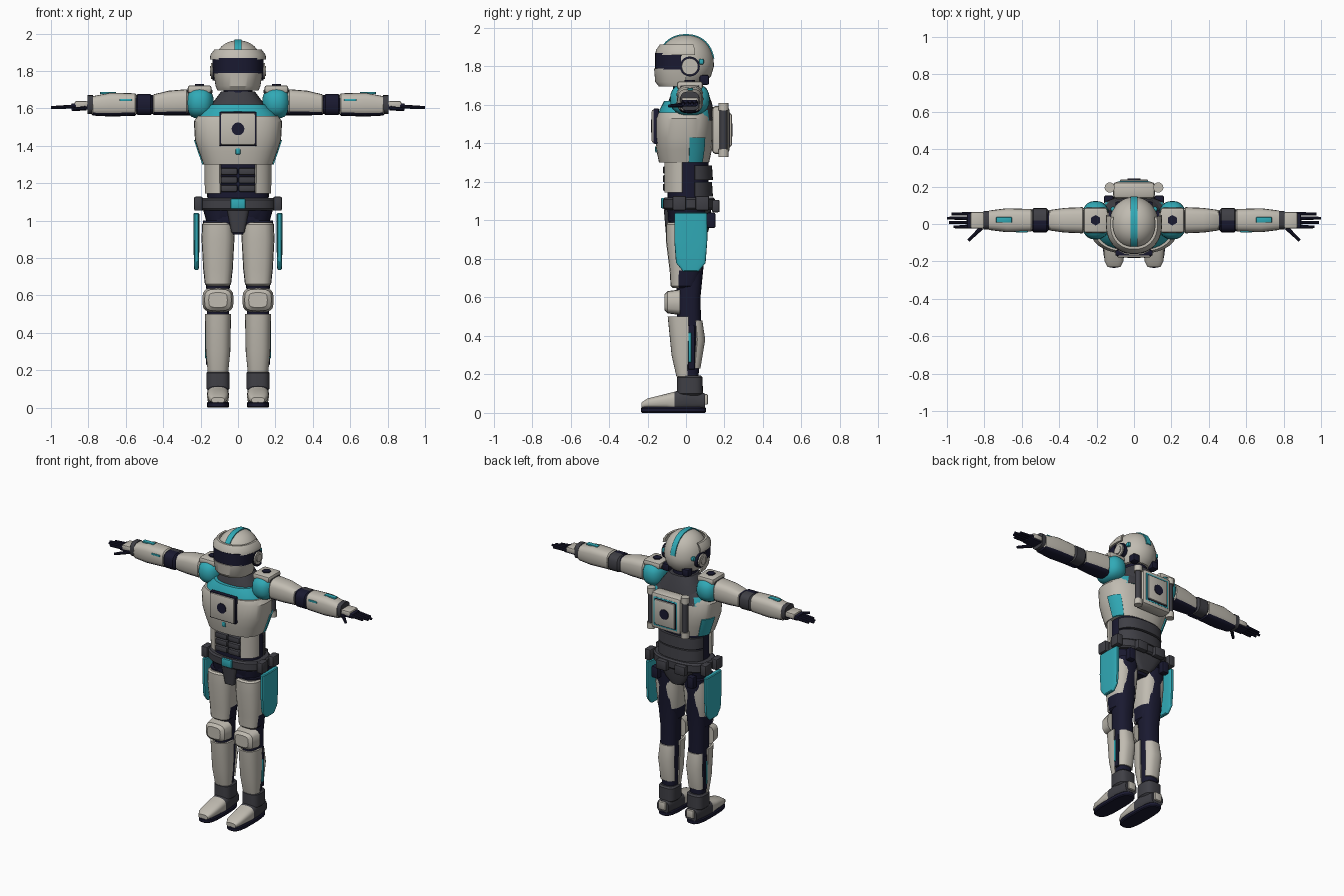
import bpy
import bmesh
from math import sin, cos, pi, radians, copysign
from mathutils import Matrix, Vector

default_cube = bpy.data.objects.get("Cube")
if default_cube:
    bpy.data.objects.remove(default_cube, do_unlink=True)

PAIR = ("left_", "right_")
SINGLE = ("",)
created = []


def make_material(name, *colour):
    material = bpy.data.materials.new(name)
    material.use_nodes = True
    material.diffuse_color = (*colour, 1)
    shader = material.node_tree.nodes["Principled BSDF"]
    shader.inputs["Base Color"].default_value = (*colour, 1)
    return material


armour = make_material("warm light armour", .53, .5, .44)
teal = make_material("teal accent", .03, .4, .47)
grey = make_material("charcoal grey", .05, .05, .06)
navy = make_material("dark navy undersuit", .01, .01, .03)


def finish(name, builder, materials, sides, rule=None):
    """Turn a bmesh into one object, or into a left and right pair."""
    bmesh.ops.recalc_face_normals(builder, faces=builder.faces)
    for face in builder.faces:
        face.smooth = True
        if rule:
            face.material_index = int(rule(face.calc_center_median(), face.normal))
    for prefix in sides:
        if prefix == "right_":
            bmesh.ops.scale(builder, vec=(-1, 1, 1), verts=builder.verts)
            bmesh.ops.reverse_faces(builder, faces=builder.faces)
        mesh = bpy.data.meshes.new(prefix + name)
        builder.to_mesh(mesh)
        for material in materials:
            mesh.materials.append(material)
        part = bpy.data.objects.new(prefix + name, mesh)
        bpy.context.scene.collection.objects.link(part)
        created.append(part)
    builder.free()


def rounded(angle, power):
    """Point on a unit superellipse."""
    return [copysign(abs(part) ** (2 / power), part) for part in (cos(angle), sin(angle))]


def make_ring(position, width, depth=None, shift=0):
    return position, width, width if depth is None else depth, shift


def soften(rings, bevel):
    """Give both ends of a skin a bevelled rim."""
    first, last = rings[0], rings[-1]
    return [(first[0], first[1] - bevel, first[2] - bevel, first[3]),
            (first[0] + bevel, *first[1:]), *rings[1:-1], (last[0] - bevel, *last[1:]),
            (last[0], last[1] - bevel, last[2] - bevel, last[3])]


def loft(name, rings, *materials, at=(0, 0), sides=SINGLE, axis="z", power=2.5,
         count=28, bevel=0, arc=None, thick=.014, rule=None):
    """Skin rings of (position, width radius, depth radius, shift).
    With an arc in degrees the skin becomes a curved plate."""
    builder = bmesh.new()
    rings = [make_ring(*ring) for ring in rings]
    if bevel:
        rings = soften(rings, bevel)
    begin, end = arc or (0, 360)
    steps = count + 1 if arc else count
    unit = [rounded(radians(begin + (end - begin) * i / count), power) for i in range(steps)]
    place = {"z": lambda u, v, t: (u, v, t), "x": lambda u, v, t: (t, u, v),
             "y": lambda u, v, t: (u, t, v)}[axis]
    loops = []
    for position, width, depth, shift in rings:
        outline = [(width * u, depth * v) for u, v in unit]
        if arc:
            outline += [((width - thick) * u, (depth - thick) * v) for u, v in reversed(unit)]
        loops.append([builder.verts.new(place(at[0] + u, at[1] + v + shift, position))
                      for u, v in outline])
    size = len(loops[0])
    for low, high in zip(loops, loops[1:]):
        for i in range(size):
            j = (i + 1) % size
            builder.faces.new((low[i], low[j], high[j], high[i]))
    for loop in (loops[0], loops[-1]):
        if arc:
            for i in range(count):
                builder.faces.new((loop[i], loop[i + 1], loop[-i - 2], loop[-i - 1]))
        else:
            builder.faces.new(loop)
    finish(name, builder, materials, sides, rule)


def dome(base, height, width, depth, start, power):
    """Rings of a rounded cap that starts at an angle and nearly closes on top."""
    angles = [radians(start + (88 - start) * i / 12) for i in range(13)]
    arches = [rounded(angle, power) for angle in angles]
    return [(base + height * rise, width * reach, depth * reach) for reach, rise in arches]


def grow(rings, amount):
    return [(position, width + amount, depth + amount) for position, width, depth in rings]


def box(name, centre, size, material, bevel=.008, sides=SINGLE):
    builder = bmesh.new()
    bmesh.ops.create_cube(builder, size=1)
    bmesh.ops.scale(builder, vec=size, verts=builder.verts)
    bmesh.ops.bevel(builder, geom=builder.edges[:], offset=min(bevel, min(size) / 3),
                    segments=2, profile=.5, affect="EDGES")
    bmesh.ops.translate(builder, vec=centre, verts=builder.verts)
    finish(name, builder, [material], sides)


def rod(name, start, along, radius, material, sides=SINGLE, count=20, taper=1):
    builder = bmesh.new()
    along = Vector(along)
    turn = along.to_track_quat("Z", "Y").to_matrix().to_4x4()
    bmesh.ops.create_cone(builder, cap_ends=True, segments=count, radius1=radius,
                          radius2=radius * taper, depth=along.length,
                          matrix=Matrix.Translation(Vector(start) + along / 2) @ turn)
    finish(name, builder, [material], sides)


def instrument(name, depth, height, outward, width, tall):
    """Framed panel with a round dark lens."""
    box(name + "_frame", (0, depth, height), (width, .03, tall), navy)
    box(name + "_panel", (0, depth + outward * .008, height),
        (width * .92, .03, tall * .92), armour)
    rod(name + "_lens", (0, depth, height), (0, outward * .027, 0), .034, navy)


# Helmet: shell, crown stripe, brim, visor, jaw and ear pieces
BROW = 1.8
loft("helmet_shell", [(1.72, .1), (1.75, .12, .13)] + dome(BROW, .163, .134, .145, 0, 2.25),
     armour, power=2, count=36)
loft("crown_stripe", [(edge, .15, .168) for edge in (-.018, .018)],
     teal, at=(0, BROW), axis="x", power=2.25, arc=(12, 142), thick=.01)
loft("helmet_brim", [(1.86, .15, .16), (1.885, .148, .156), (1.915, .126, .135)],
     armour, power=2.2, arc=(165, 375))
loft("visor", [(1.785, .135, .16), (1.87, .137, .16)], navy, arc=(186, 354))
loft("jaw_guard", [(1.695, .11, .14), (1.72, .12, .16), (1.79, .132, .166)],
     armour, arc=(180, 360))
ear = (.11, .02, BROW)
rod("ear_ring", ear, (.026, 0, 0), .052, navy, PAIR)
rod("ear_cap", ear, (.035, 0, 0), .043, armour, PAIR)
rod("ear_centre", ear, (.04, 0, 0), .027, armour, PAIR, count=8)
box("helmet_tab", (.112, .08, 1.825), (.025, .025, .03), teal, sides=PAIR)
box("nape_block", (.075, .095, 1.73), (.05, .05, .05), navy, sides=PAIR)

# Neck, collar and chest
loft("neck", [(1.6, .08), (1.76, .075)], navy, at=(0, .01), power=2)
loft("collar", [(1.53, .18, .13), (1.61, .15, .115), (1.69, .09, .085)], grey, at=(0, .02))
loft("upper_chest_band", [(1.52, .22, .146), (1.575, .2, .138), (1.62, .15, .114)], teal, grey,
     rule=lambda centre, normal: centre.y > .04 and abs(centre.x) < .14)
chest = [(1.3, .185, .13), (1.37, .21, .145), (1.43, .23, .15), (1.53, .236, .15),
         (1.56, .215, .14)]
loft("chest_shell", chest, armour, at=(0, -.01), count=36)
loft("flank_panel", grow(chest[:3], .007), teal, at=(0, -.01), sides=PAIR, arc=(7, 40))
box("sternum_tab", (0, -.15, 1.37), (.026, .02, .035), teal)
instrument("chest_unit", -.155, 1.49, -1, .2, .185)

# Backpack with a tube on each side
PACK = 1.47
box("backpack_body", (0, .18, PACK), (.225, .09, .25), armour, bevel=.02)
box("backpack_trim", (0, .22, PACK), (.18, .014, .2), teal)
instrument("backpack", .215, PACK, 1, .166, .186)
rod("backpack_tube", (.13, .195, PACK - .1), (0, 0, .2), .02, grey, PAIR)
for label, offset in (("lower", -.14), ("upper", .1)):
    rod("backpack_cap_" + label, (.13, .195, PACK + offset), (0, 0, .04), .027, armour, PAIR)

# Waist, belt and pelvis
loft("waist_core", [(1, .165, .105), (1.32, .162, .108)], navy, at=(0, .01))
for row in range(3):
    box("abdomen_block", (.048, -.098, 1.262 - row * .045), (.088, .045, .038), grey, sides=PAIR)
loft("waist_side_plate", [(1.145, .178, .122), (1.3, .18, .124)], armour,
     sides=PAIR, arc=(298, 354))
for label, base in (("lower", 1.125), ("upper", 1.21)):
    loft("back_plate_" + label, [(base, .17, .13), (base + .075, .17, .125)],
         grey, at=(0, .01), arc=(12, 168), thick=.025)
loft("belt", [(1.055, .206, .135), (1.12, .206, .135)], grey, at=(0, .015), bevel=.01)
box("belt_buckle", (0, -.12, 1.09), (.08, .02, .055), teal)
for label, depth in (("front", -.035), ("rear", .085)):
    box("belt_pouch_" + label, (.212, depth, 1.09), (.046, .07, .075), grey, sides=PAIR)
box("rear_belt_pouch", (.07, .155, 1.075), (.08, .04, .065), grey, sides=PAIR)
box("hip_pouch", (.135, .13, 1), (.05, .045, .08), navy, sides=PAIR)
loft("pelvis", [(.925, .06, .07), (.98, .165, .1), (1.07, .19, .11)], navy, at=(0, .01))
loft("front_groin_guard", [(.935, .035, .035), (1.055, .06, .045)], grey,
     at=(0, -.07), power=4)
loft("rear_groin_guard", [(.94, .035, .035), (.98, .08, .045), (1.055, .13, .05)], grey,
     at=(0, .08), power=4)

# Legs: undersuit, thigh shells, hip plates, knees, shins and calves
LEG = .107
loft("leg_undersuit", [(.12, .045), (.4, .06, .065), (.6, .06), (.8, .075, .08), (1, .08, .1)],
     navy, at=(LEG, .015), sides=PAIR)
loft("thigh_shell", [(.65, .07, .07, -.01), (.74, .079, .085), (.9, .088, .105), (.99, .085, .105)],
     armour, navy, at=(LEG, 0), sides=PAIR, power=2.8, count=20, bevel=.01,
     rule=lambda centre, normal: centre.z < .73 and centre.y > -.045)
loft("hip_plate", [(.735, .012, .045), (.78, .014, .077), (.9, .016, .086), (1.04, .016, .085)],
     teal, at=(.222, .025), sides=PAIR, power=4, bevel=.005)
loft("knee_guard", [(-.112, .05, .04), (-.095, .072, .058), (-.03, .084, .066)],
     armour, at=(LEG, .575), sides=PAIR, axis="y", power=3.5, count=16)
loft("shin_guard", [(.19, .055, .05), (.3, .066, .075), (.5, .07, .095)],
     armour, at=(LEG, 0), sides=PAIR, arc=(175, 365), count=16)
loft("calf_guard", [(.23, .06, .065), (.38, .068, .09), (.48, .06, .075)],
     armour, at=(LEG, .01), sides=PAIR, arc=(28, 152), count=16)
box("shin_channel", (.16, .028, .34), (.022, .036, .23), navy, sides=PAIR)
box("shin_light", (.17, .02, .34), (.012, .016, .155), teal, sides=PAIR)

# Boots
loft("ankle_cuff", [(.09, .062, .068), (.195, .062, .066)], grey,
     at=(LEG, .02), sides=PAIR, power=3, bevel=.01)
loft("boot", [(-.23, .035, .015, -.01), (-.2, .05, .025), (-.1, .058, .04, .01),
              (-.06, .058, .05, .01), (0, .058, .06, .02), (.1, .045, .04, .01)],
     grey, armour, at=(LEG, .05), sides=PAIR, axis="y", power=2.8,
     rule=lambda centre, normal: centre.y < -.06)
loft("boot_sole", [(0, .06, .17), (.03, .06, .17)], navy,
     at=(LEG, -.065), sides=PAIR, power=3, bevel=.006)
box("heel_tab", (LEG, .103, .07), (.056, .022, .055), armour, sides=PAIR)

# Shoulders
SHOULDER = .205
loft("shoulder_ball", dome(1.63, .085, .076, .103, -88, 2.4), teal,
     at=(SHOULDER, .02), sides=PAIR, power=2.4)
box("shoulder_pad", (SHOULDER, .02, 1.702), (.128, .135, .042), armour, bevel=.014, sides=PAIR)
box("shoulder_pad_edge", (SHOULDER, .02, 1.69), (.138, .1, .026), grey, sides=PAIR)
rod("shoulder_bolt", (SHOULDER, .02, 1.71), (0, 0, .02), .028, navy, PAIR, count=6)

# Arms
ARM = dict(at=(.02, 1.62), sides=PAIR, axis="x", power=3, count=20)


def underside(centre, normal):
    return normal.z < -.55


loft("arm_undersuit", [(.2, .06), (.5, .05), (.8, .04)], navy, **ARM)
loft("upper_arm_shell", [(.265, .07, .07, .012), (.37, .066, .066, .008), (.46, .055)],
     armour, navy, bevel=.01, rule=underside, **ARM)
loft("elbow_guard", [(.455, .065, .057), (.55, .065, .057)], grey, navy, bevel=.014,
     rule=lambda centre, normal: centre.y < .03, **ARM)
loft("forearm_shell", [(.54, .06), (.68, .064), (.785, .052, .052, -.007)],
     armour, navy, bevel=.01, rule=underside, **ARM)
loft("wrist_cuff", [(.775, .05), (.805, .05)], grey, **ARM)
box("forearm_top_light", (.695, .022, 1.682), (.085, .03, .012), teal, sides=PAIR)
box("forearm_front_light", (.6, -.04, 1.645), (.065, .012, .012), teal, sides=PAIR)

# Hands
HAND = 1.61
box("palm", (.845, .018, HAND), (.095, .082, .034), navy, sides=PAIR)
box("hand_plate", (.838, .02, HAND + .01), (.07, .088, .036), armour, sides=PAIR)
for finger, length in enumerate((.095, .12, .13, .105)):
    rod("finger", (.87, finger * .023 - .015, HAND), (length, 0, -.006), .0105, navy,
        PAIR, count=10, taper=.75)
rod("thumb", (.815, -.02, HAND - .01), (.07, -.068, -.006), .012, navy, PAIR, count=10, taper=.7)

# Smooth shading that keeps hard edges
bpy.ops.object.select_all(action="DESELECT")
for part in created:
    part.select_set(True)
bpy.context.view_layer.objects.active = created[0]
bpy.ops.object.shade_smooth_by_angle(angle=radians(32))
